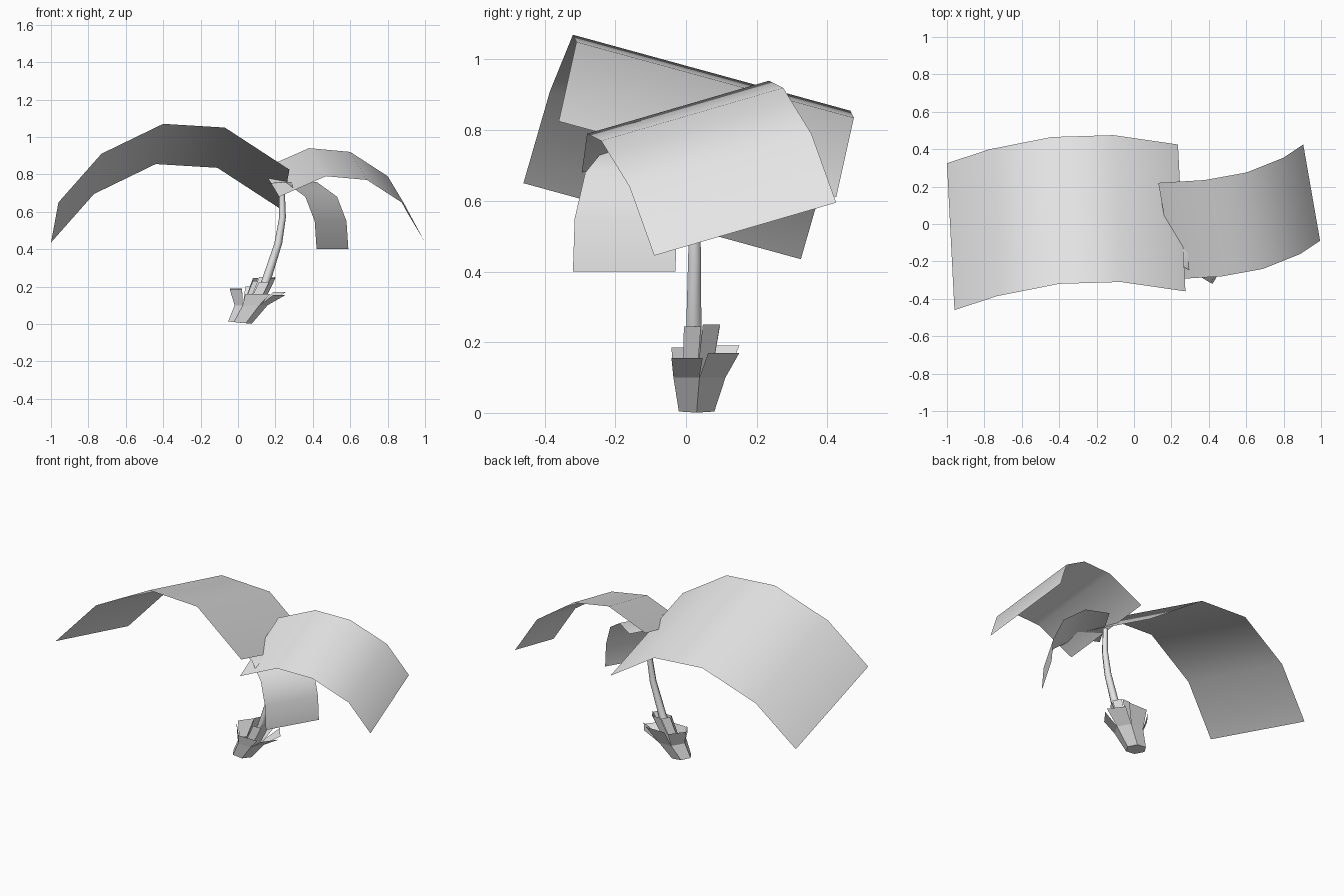
import bpy
import bmesh
from math import cos, sin, pi, radians
from mathutils import Vector

cube = bpy.data.objects.get("Cube")
if cube:
    bpy.data.objects.remove(cube)

# Single pale grey for the whole plant
grey = bpy.data.materials.new("pale_grey")
grey.use_nodes = True
tone = (0.8, 0.8, 0.8, 1)
grey.diffuse_color = tone
grey.node_tree.nodes["Principled BSDF"].inputs["Base Color"].default_value = tone


def finish(name, bm, angle=40):
    mesh = bpy.data.meshes.new(name)
    bm.to_mesh(mesh)
    bm.free()
    mesh.materials.append(grey)
    obj = bpy.data.objects.new(name, mesh)
    bpy.context.collection.objects.link(obj)
    bpy.ops.object.select_all(action='DESELECT')
    obj.select_set(True)
    bpy.context.view_layer.objects.active = obj
    bpy.ops.object.shade_smooth_by_angle(angle=radians(angle))
    return obj


def loft(bm, rings, closed):
    """Bridge successive rows of points with quads."""
    rows = [[bm.verts.new(p) for p in ring] for ring in rings]
    count = len(rows[0])
    for low, high in zip(rows, rows[1:]):
        for i in range(count if closed else count - 1):
            j = (i + 1) % count
            bm.faces.new((low[i], low[j], high[j], high[i]))
    return rows


def ring(x, y, z, rx, ry, sides=6):
    return [Vector((x + rx * cos(2 * pi * i / sides),
                    y + ry * sin(2 * pi * i / sides), z)) for i in range(sides)]


def leaf(name, edge, width):
    """Arched sheet: one edge profile swept across the leaf width."""
    edge = [Vector(p) for p in edge]
    bm = bmesh.new()
    loft(bm, [[p + Vector(width) for p in edge][::-1], edge[::-1]], False)
    bmesh.ops.reverse_faces(bm, faces=[f for f in bm.faces if f.normal.z < 0])
    bm.normal_update()
    for f in bm.faces:
        if f.normal.z < -0.01:
            f.normal_flip()
    finish(name, bm)


def petals(bm, base, tips, heights, narrow):
    """Flat flaps rising from each side of a ring."""
    n = len(base)
    for i in range(n):
        j = (i + 1) % n
        mid = (tips[i] + tips[j]) / 2
        lift = Vector((0, 0, heights[i]))
        a, b = (mid + (t - mid) * narrow + lift for t in (tips[i], tips[j]))
        bm.faces.new([bm.verts.new(p) for p in (base[i], base[j], b, a)])


# Leaves
leaf("large_leaf",
     [(-0.96, -0.46, 0.65), (-0.73, -0.385, 0.91), (-0.40, -0.32, 1.07),
      (-0.07, -0.31, 1.05), (0.275, -0.36, 0.825)], (-0.04, 0.785, -0.215))
leaf("medium_leaf",
     [(0.22, -0.295, 0.68), (0.47, -0.28, 0.79), (0.69, -0.24, 0.77),
      (0.89, -0.16, 0.64), (0.995, -0.09, 0.445)], (-0.09, 0.515, 0.15))
leaf("small_leaf",
     [(0.13, -0.15, 0.75), (0.25, -0.22, 0.76), (0.36, -0.285, 0.68),
      (0.41, -0.315, 0.55), (0.42, -0.32, 0.40)], (0.17, 0.29, 0))

# Bent tapering trunk
bm = bmesh.new()
loft(bm, [ring(*p, r, r) for *p, r in
          [(0.07, 0.025, 0.05, 0.03), (0.15, 0.022, 0.23, 0.025),
           (0.215, 0.024, 0.43, 0.021), (0.238, 0.025, 0.57, 0.018),
           (0.235, 0.025, 0.72, 0.015)]], True)
finish("trunk", bm, 70)

# Husk cup with flared outer petals
bm = bmesh.new()
foot = ring(0.01, 0.03, 0.005, 0.063, 0.058)
for p in foot:
    p.z = 0.007 - 0.1 * (p.x - 0.01)
rim = ring(0.07, 0.038, 0.10, 0.088, 0.085)
rows = loft(bm, [foot, rim], True)
bm.faces.new(rows[0][::-1])
petals(bm, rim, ring(0.105, 0.055, 0.18, 0.155, 0.12),
       [-0.01, 0.02, 0.01, 0.005, -0.02, -0.025], 0.85)
finish("husk", bm)

# Upright inner sheath petals around the trunk
bm = bmesh.new()
petals(bm, ring(0.075, 0.03, 0.09, 0.05, 0.045),
       ring(0.14, 0.045, 0.245, 0.062, 0.062),
       [0.005, 0.005, 0, -0.015, -0.02, 0], 0.9)
finish("inner_sheath", bm)
